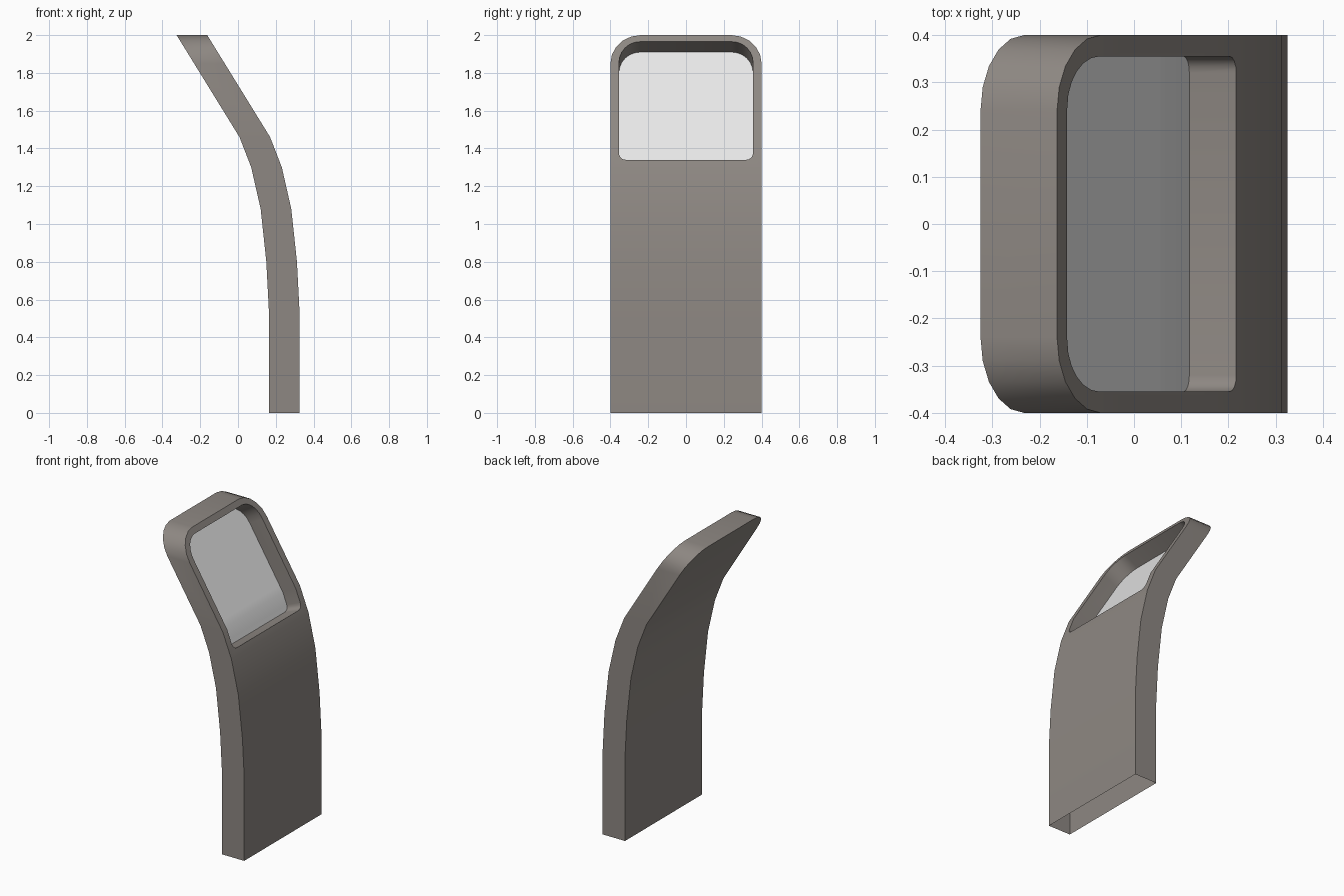
import bpy, bmesh, math

if "Cube" in bpy.data.objects:
    bpy.data.objects.remove(bpy.data.objects["Cube"])

def material(name, col):
    m = bpy.data.materials.new(name)
    m.diffuse_color = (*col, 1)
    m.use_nodes = True
    m.node_tree.nodes["Principled BSDF"].inputs["Base Color"].default_value = m.diffuse_color
    return m

MATS = [material("warm grey casing", (0.27, 0.245, 0.225)),
        material("pale screen", (0.8, 0.8, 0.8))]

# side profile of the back face (z, x); the front face is shifted along x
BACK = [(0, .163), (.55, .163), (.8, .15), (1.08, .12), (1.3, .07), (1.46, .008), (2, -.325)]
THICK = .162

def back_x(z):
    for (z0, x0), (z1, x1) in zip(BACK, BACK[1:]):
        if z <= z1:
            return x0 + (x1 - x0) * (z - z0) / (z1 - z0)
    return BACK[-1][1]

def loft(name, rows, back_mat=0):
    """Rows of (half width, back xz, front xz) joined into a closed solid."""
    bm = bmesh.new()
    rings = []
    for w, b, f in rows:
        rings.append([bm.verts.new((p[0], y, p[1])) for p, y in
                      ((b, -w), (b, w), (f, w), (f, -w))])
    for r0, r1 in zip(rings, rings[1:]):
        for i in range(4):
            j = (i + 1) % 4
            face = bm.faces.new((r0[i], r0[j], r1[j], r1[i]))
            face.material_index = back_mat if i == 0 else 0
    bm.faces.new(rings[0])
    bm.faces.new(rings[-1])
    bmesh.ops.recalc_face_normals(bm, faces=bm.faces)
    me = bpy.data.meshes.new(name)
    bm.to_mesh(me)
    bm.free()
    ob = bpy.data.objects.new(name, me)
    for m in MATS:
        me.materials.append(m)
    bpy.context.collection.objects.link(ob)
    return ob

def corner(w, z, r, rz, n, up):
    """Half width and height samples round a corner ending at height z."""
    s = 1 if up else -1
    pts = []
    for i in range(n + 1):
        a = math.pi / 2 * i / n
        pts.append((w - r + r * math.cos(a), z - s * rz * (1 - math.sin(a))))
    return pts if up else pts[::-1]

# curved casing with rounded top corners
outline = [(.4, z) for z, _ in BACK[:-1]] + corner(.4, 2, .16, .15, 5, True)
casing = loft("kiosk_casing", [(w, (back_x(z), z), (back_x(z) + THICK, z)) for w, z in outline])

# screen recess, following the surface at a constant depth
def recess_row(w, z):
    a = math.radians(20.5 + 11 * min(1, (z - 1.34) / .16))
    nx, nz = math.cos(a), math.sin(a)
    x = back_x(z) + THICK
    return w, (x - .106 * nx, z - .106 * nz), (x + .08 * nx, z + .08 * nz)

hole = corner(.355, 1.34, .035, .035, 4, False) + [(.355, 1.46), (.355, 1.5)] \
    + corner(.355, 1.965, .11, .11, 6, True)
cutter = loft("recess_cutter", [recess_row(w, z) for w, z in hole], back_mat=1)
cutter.hide_render = True

mod = casing.modifiers.new("recess", 'BOOLEAN')
mod.operation = 'DIFFERENCE'
mod.solver = 'EXACT'
mod.object = cutter
bpy.context.view_layer.objects.active = casing
casing.select_set(True)
cutter.select_set(False)
bpy.ops.object.modifier_apply(modifier=mod.name)
bpy.data.objects.remove(cutter)

# open underside
bm = bmesh.new()
bm.from_mesh(casing.data)
under = [f for f in bm.faces if all(v.co.z < .001 for v in f.verts)]
bmesh.ops.delete(bm, geom=under, context='FACES_ONLY')
bm.to_mesh(casing.data)
bm.free()
bpy.ops.object.shade_smooth_by_angle(angle=math.radians(30))
